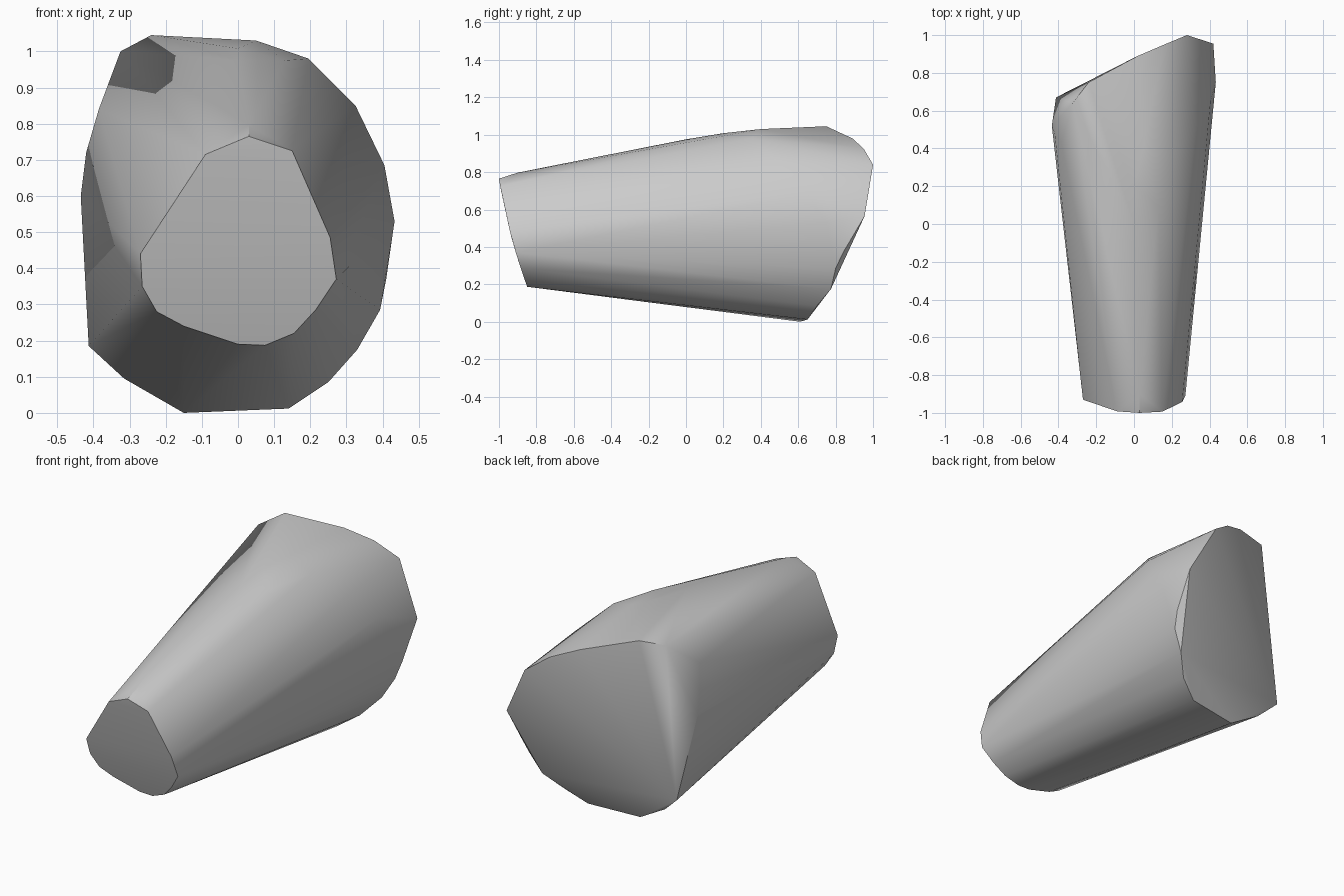
import bpy
import bmesh
import math

if "Cube" in bpy.data.objects:
    bpy.data.objects.remove(bpy.data.objects["Cube"], do_unlink=True)


def make_material(name, color):
    material = bpy.data.materials.new(name)
    material.use_nodes = True
    material.diffuse_color = color
    material.node_tree.nodes["Principled BSDF"].inputs["Base Color"].default_value = color
    return material


def front_depth(z):
    """Slightly bulging front end that leans back towards the bottom."""
    drop = (0.765 - z) / 0.575
    return -1 + 0.09 * drop + 0.06 * drop * drop


def hull_object(name, points, material, sharp_angle):
    """Wrap a convex faceted skin around the points and smooth the soft edges."""
    bm = bmesh.new()
    for point in points:
        bm.verts.new(point)
    result = bmesh.ops.convex_hull(bm, input=bm.verts[:])
    loose = set(result["geom_interior"]) | set(result["geom_unused"])
    loose_verts = [item for item in loose if isinstance(item, bmesh.types.BMVert)]
    bmesh.ops.delete(bm, geom=loose_verts, context="VERTS")
    bmesh.ops.recalc_face_normals(bm, faces=bm.faces[:])
    mesh = bpy.data.meshes.new(name)
    bm.to_mesh(mesh)
    bm.free()
    mesh.materials.append(material)
    obj = bpy.data.objects.new(name, mesh)
    bpy.context.collection.objects.link(obj)
    bpy.ops.object.select_all(action="DESELECT")
    obj.select_set(True)
    bpy.context.view_layer.objects.active = obj
    bpy.ops.object.shade_smooth_by_angle(angle=math.radians(sharp_angle))
    return obj


# Narrow front end, outline as x and z
front_outline = [
    (0.03, 0.765), (0.15, 0.725), (0.255, 0.485), (0.272, 0.37),
    (0.215, 0.285), (0.155, 0.22), (0.075, 0.187), (0, 0.19),
    (-0.15, 0.24), (-0.225, 0.28), (-0.265, 0.35), (-0.27, 0.44),
    (-0.09, 0.715),
]
front_rim = [(x, front_depth(z), z) for x, z in front_outline]

# Wide slanted back end
back_rim = [
    (-0.24, 0.75, 1.045), (0.02, 0.89, 0.98), (0.16, 0.95, 0.925),
    (0.28, 1, 0.84), (0.42, 0.955, 0.565), (0.41, 0.84, 0.37),
    (0.393, 0.8, 0.285), (0.33, 0.775, 0.175), (0.25, 0.7, 0.085),
    (0.14, 0.65, 0.012), (-0.15, 0.61, 0), (-0.315, 0.63, 0.095),
    (-0.413, 0.67, 0.185), (-0.325, 0.64, 1),
]

# Swelling between the two ends
shoulder = [
    (0.03, -0.9, 0.797), (0, 0, 0.975), (0.13, 0.1, 0.975),
    (0, 0.2, 1.008), (0.05, 0.4, 1.03), (0.195, 0.35, 0.98),
    (0.325, 0.5, 0.85), (0.405, 0.65, 0.685), (0.433, 0.75, 0.53),
    (0.32, 0.07, 0.68), (-0.385, 0.43, 0.84), (-0.42, 0.48, 0.72),
    (-0.435, 0.52, 0.6),
]

stone_grey = make_material("stone_grey", (0.6, 0.6, 0.6, 1))
hull_object("tapered_body", front_rim + back_rim + shoulder, stone_grey, 30)
